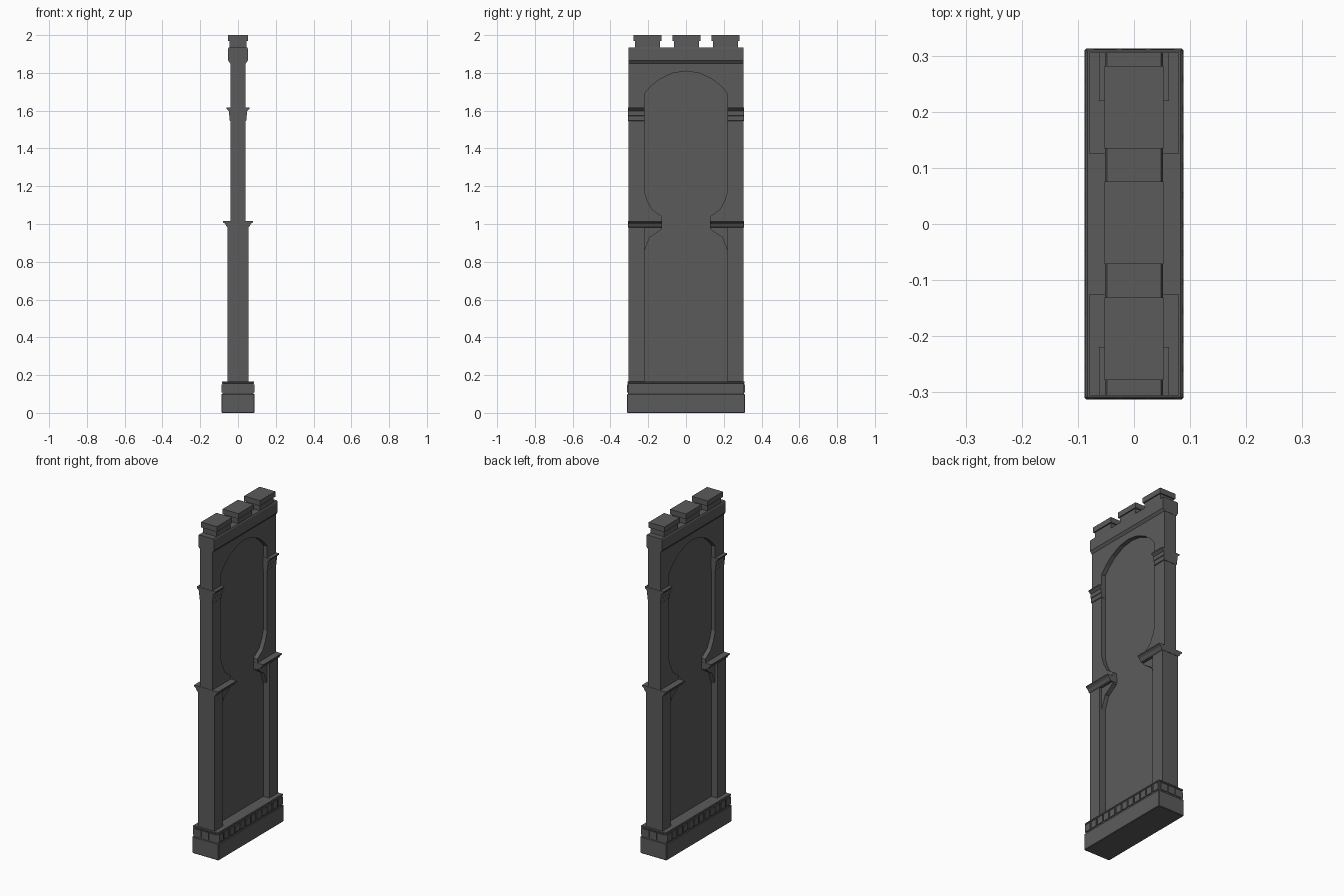
import bpy, bmesh

if "Cube" in bpy.data.objects:
    bpy.data.objects.remove(bpy.data.objects["Cube"])

stone = bpy.data.materials.new("dark grey stone")
stone.diffuse_color = (0.105, 0.105, 0.105, 1)
stone.use_nodes = True
stone.node_tree.nodes["Principled BSDF"].inputs["Base Color"].default_value = stone.diffuse_color


def finish(bm, name):
    bmesh.ops.recalc_face_normals(bm, faces=bm.faces[:])
    me = bpy.data.meshes.new(name)
    bm.to_mesh(me)
    bm.free()
    me.materials.append(stone)
    ob = bpy.data.objects.new(name, me)
    bpy.context.collection.objects.link(ob)
    return ob


def prism(name, a_pts, b_pts):
    """Closed solid between two matching outlines."""
    bm = bmesh.new()
    a = [bm.verts.new(p) for p in a_pts]
    b = [bm.verts.new(p) for p in b_pts]
    bm.faces.new(a)
    bm.faces.new(b[::-1])
    for i in range(len(a)):
        j = (i + 1) % len(a)
        bm.faces.new((a[i], b[i], b[j], a[j]))
    return finish(bm, name)


def slab(name, yz, hx):
    """Side outline extruded to x = +-hx."""
    return prism(name, [(-hx, y, z) for y, z in yz], [(hx, y, z) for y, z in yz])


def moulding(name, half, y0, y1):
    """Half profile (x, z), mirrored in x and run along y."""
    full = half + [(-x, z) for x, z in half[::-1]]
    return prism(name, [(x, y0, z) for x, z in full], [(x, y1, z) for x, z in full])


def box(name, hx, y0, y1, z0, z1):
    return slab(name, [(y0, z0), (y1, z0), (y1, z1), (y0, z1)], hx)


def soften(ob, w):
    m = ob.modifiers.new("bevel", 'BEVEL')
    m.width, m.segments = w, 1


# plinth and dentil course
soften(box("plinth", 0.088, -0.3125, 0.3125, 0, 0.10), 0.003)
box("dentil_core", 0.083, -0.307, 0.307, 0.095, 0.16)
soften(box("dentil_rail_top", 0.086, -0.311, 0.311, 0.155, 0.167), 0.003)
for i in range(12):
    y = -0.2835 + i * 0.0515
    box("dentil", 0.088, y - 0.021, y + 0.021, 0.108, 0.151)
for s in (-1, 1):
    for k in (-1, 0, 1):
        e = sorted((s * 0.30, s * 0.3115))
        d = box("end_dentil", 0.021, e[0], e[1], 0.108, 0.151)
        d.location.x = k * 0.0515

# recessed back panel
box("back_panel", 0.015, -0.25, 0.25, 0.15, 1.84)

# upper frame with arch and curved shoulders
inner = [(0.127, 1.005), (0.127, 1.04), (0.18, 1.077), (0.205, 1.125), (0.221, 1.175),
         (0.221, 1.688), (0.185, 1.73), (0.138, 1.767), (0.07, 1.799)]
right = [(0.304, 1.005)] + inner
outline = right + [(0, 1.809)] + [(-y, z) for y, z in right[::-1]]
outline += [(-0.304, 1.865), (0.304, 1.865)]
slab("arched_frame", outline, 0.041)

for s in (-1, 1):
    def span(a, b):
        return sorted((s * a, s * b))
    # lower pilaster and its bracket
    a, b = span(0.221, 0.304)
    box("lower_pilaster", 0.055, a, b, 0.16, 0.985)
    slab("lower_bracket", [(s * y, z) for y, z in
         [(0.23, 0.99), (0.127, 0.99), (0.129, 0.972), (0.165, 0.947),
          (0.192, 0.93), (0.221, 0.855), (0.23, 0.855)]], 0.041)
    # middle ledge
    a, b = span(0.126, 0.306)
    moulding("middle_ledge", [(0.055, 0.982), (0.062, 0.988), (0.068, 1.0),
                              (0.080, 1.010), (0.080, 1.017)], a, b)
    # upper capital
    a, b = span(0.219, 0.306)
    moulding("upper_capital", [(0.042, 1.545), (0.045, 1.548), (0.045, 1.572),
                               (0.048, 1.575), (0.048, 1.598), (0.062, 1.611),
                               (0.062, 1.618)], a, b)

# top cornice
moulding("top_cornice", [(0.041, 1.85), (0.052, 1.865), (0.052, 1.928),
                         (0.048, 1.935)], -0.3055, 0.3055)

# battlements: neck and cap
for yc in (-0.2045, 0.002, 0.2085):
    box("merlon_neck", 0.046, yc - 0.066, yc + 0.066, 1.93, 1.972)
    box("merlon_cap", 0.053, yc - 0.0735, yc + 0.0735, 1.968, 2.0)
